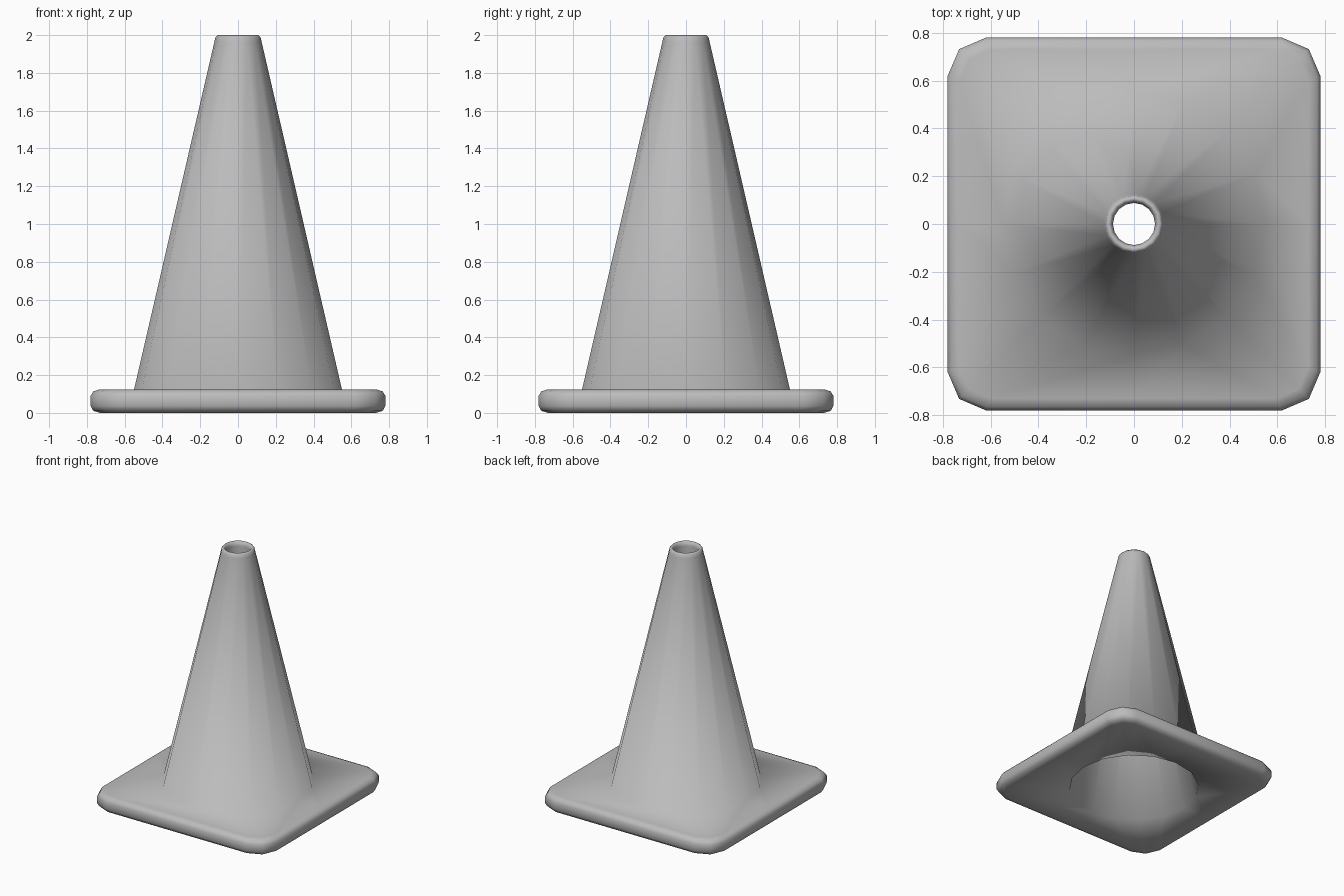
import bpy, bmesh, math

if "Cube" in bpy.data.objects:
    bpy.data.objects.remove(bpy.data.objects["Cube"])

SIDES = 16

mat = bpy.data.materials.new("plain grey")
mat.diffuse_color = (0.5, 0.5, 0.5, 1)
mat.use_nodes = True
mat.node_tree.nodes["Principled BSDF"].inputs["Base Color"].default_value = mat.diffuse_color


def circle(r, z):
    return [(r * math.cos(2 * math.pi * i / SIDES),
             r * math.sin(2 * math.pi * i / SIDES), z) for i in range(SIDES)]


def square(inset, z):
    # one quarter: side middle, then three points round the corner
    h = 0.78 - inset
    c = 0.732 - inset * 0.85
    e = 0.62 - inset * 0.4
    pts, quarter = [], [(h, 0), (h, e), (c, c), (e, h)]
    for k in range(4):
        for x, y in quarter:
            for _ in range(k):
                x, y = -y, x
            pts.append((x, y, z))
    return pts


# closed cross-section: cone outside, lip, cone inside, underside, rounded plate rim
rings = [
    circle(0.55, 0.125), circle(0.125, 1.965), circle(0.119, 1.99),
    circle(0.107, 2.0), circle(0.095, 1.99), circle(0.088, 1.965),
    circle(0.485, 0.0),
    square(0.05, 0.0), square(0.014, 0.011), square(0.0, 0.036),
    square(0.0, 0.09), square(0.014, 0.114), square(0.05, 0.125),
]

bm = bmesh.new()
loops = [[bm.verts.new(p) for p in ring] for ring in rings]
for a, b in zip(loops, loops[1:] + loops[:1]):
    for i in range(SIDES):
        j = (i + 1) % SIDES
        bm.faces.new((a[i], a[j], b[j], b[i]))
bmesh.ops.recalc_face_normals(bm, faces=bm.faces)
for f in bm.faces:
    f.smooth = True

mesh = bpy.data.meshes.new("traffic_cone")
bm.to_mesh(mesh)
bm.free()
mesh.materials.append(mat)
cone = bpy.data.objects.new("traffic_cone", mesh)
bpy.context.collection.objects.link(cone)
